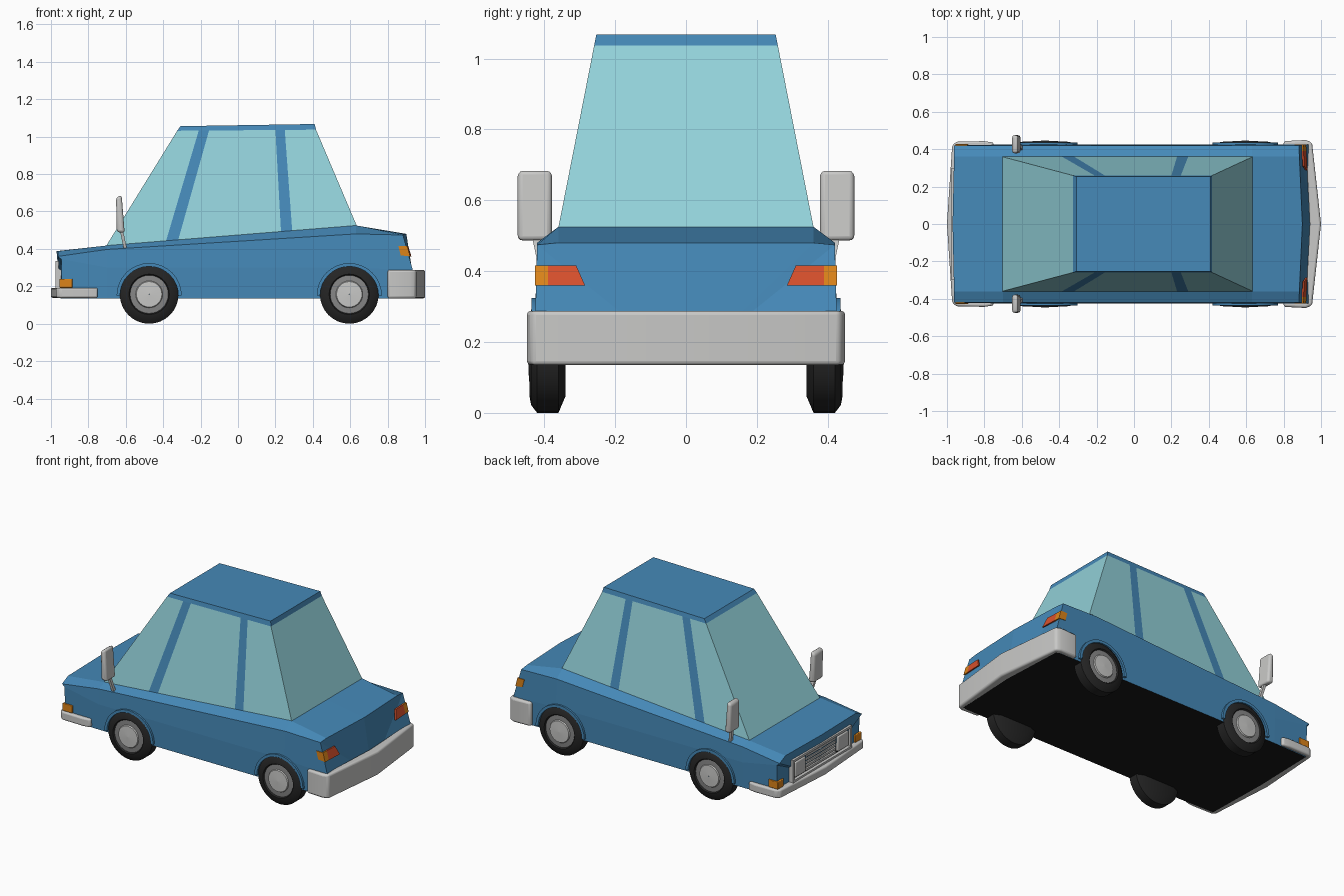
import bpy, bmesh, math
from mathutils import Vector

if "Cube" in bpy.data.objects:
    bpy.data.objects.remove(bpy.data.objects["Cube"])

def mat(name, r, g, b):
    m = bpy.data.materials.new(name)
    m.diffuse_color = (r, g, b, 1)
    m.use_nodes = True
    m.node_tree.nodes["Principled BSDF"].inputs["Base Color"].default_value = m.diffuse_color
    return m

BLUE = mat("blue_paint", .06, .25, .48)
GLASS = mat("window_glass", .29, .64, .70)
SILVER = mat("silver_trim", .58, .58, .57)
RIM = mat("rim_grey", .24, .24, .24)
TYRE = mat("tyre_black", .018, .018, .018)
UNDER = mat("underside_black", .009, .009, .009)
RED = mat("tail_red", .68, .08, .025)
ORANGE = mat("indicator_orange", .72, .23, .01)

def make(name, verts, faces, mats, idx=None, bevel=0, smooth=True):
    me = bpy.data.meshes.new(name)
    me.from_pydata([tuple(v) for v in verts], [], faces)
    for m in mats:
        me.materials.append(m)
    if idx:
        for p, i in zip(me.polygons, idx):
            p.material_index = i
    bm = bmesh.new()
    bm.from_mesh(me)
    bmesh.ops.recalc_face_normals(bm, faces=bm.faces)
    bm.to_mesh(me)
    bm.free()
    ob = bpy.data.objects.new(name, me)
    bpy.context.collection.objects.link(ob)
    if bevel:
        b = ob.modifiers.new("bevel", 'BEVEL')
        b.width, b.segments, b.limit_method = bevel, 3, 'ANGLE'
    if smooth:
        bpy.ops.object.select_all(action='DESELECT')
        ob.select_set(True)
        bpy.context.view_layer.objects.active = ob
        bpy.ops.object.shade_smooth_by_angle(angle=math.radians(35))
    return ob

def prism(name, pts, offset, m, bevel=0):
    """Polygon of 3D points extruded by an offset."""
    n, o = len(pts), Vector(offset)
    v = [Vector(p) for p in pts]
    v += [p + o for p in v]
    f = [list(range(n)), list(range(n, 2 * n))]
    f += [[i, (i + 1) % n, n + (i + 1) % n, n + i] for i in range(n)]
    return make(name, v, f, [m], bevel=bevel)

def box(name, a, b, m, bevel=0):
    (x0, y0, z0), (x1, y1, z1) = a, b
    return prism(name, [(x0, y0, z0), (x1, y0, z0), (x1, y1, z0), (x0, y1, z0)],
                 (0, 0, z1 - z0), m, bevel)

def rear_x(y, z):
    return .90 + (.48 - z) * .28 - .02 * abs(y) / .42

# Lower body: loft of half sections mirrored, (x, y, z) from bottom to centre top
sections = [
    [(-.94, .415, .135), (-.945, .42, .345), (-.962, .42, .36), (-.962, .36, .388), (-.97, 0, .388)],
    [(-.70, .42, .135), (-.70, .425, .30), (-.70, .42, .397), (-.70, .36, .418), (-.70, 0, .418)],
    [(.63, .42, .135), (.63, .425, .30), (.63, .42, .48), (.63, .36, .525), (.63, 0, .525)],
    [(.935, .42, .135), (.935, .425, .285), (.882, .42, .474), (.884, .36, .48), (.90, 0, .48)]]
verts, faces = [], []
for s in sections:
    verts += s + [(x, -y, z) for x, y, z in reversed(s[:-1])]
N = 9
for k in range(3):
    faces += [[k * N + i, k * N + (i + 1) % N, (k + 1) * N + (i + 1) % N, (k + 1) * N + i] for i in range(N)]
mats_i = [1 if i == N - 1 else 0 for k in range(3) for i in range(N)]
for base in (0, 3 * N):
    c = len(verts)
    verts.append((-.95 if base == 0 else .955, 0, .135))     # lower centre keeps the slight V plan
    faces += [[base + i, base + i + 1, c] for i in range(N - 1)]
    faces.append([base + N - 1, base, c])
    mats_i += [0] * (N - 1) + [1]
make("lower_body", verts, faces, [BLUE, UNDER], mats_i, smooth=False)

# Cabin: three rings, pillars and roof band chosen by segment
def belt(x):
    return .416 + (x + .70) * .0805
low = [-.705, -.385, -.32, .23, .29, .635]
band = [-.325, -.21, -.155, .20, .25, .417]
top = [-.308, -.205, -.15, .20, .248, .41]
def ring(xs, y, zf):
    return [(x, y, zf(x)) for x in xs] + [(x, -y, zf(x)) for x in reversed(xs)]
verts = (ring(low, .36, belt) + ring(band, .259, lambda x: 1.034 + .008 * x)
         + ring(top, .253, lambda x: 1.061 + .016 * x))
faces, idx = [], []
for k in range(2):
    for i in range(12):
        j = (i + 1) % 12
        faces.append([k * 12 + i, k * 12 + j, k * 12 + 12 + j, k * 12 + 12 + i])
        idx.append(0 if k == 1 or i in (1, 3, 7, 9) else 1)
faces.append(list(range(24, 36)))
idx.append(0)
make("cabin", verts, faces, [BLUE, GLASS], idx, smooth=False)

# Bumpers: U-shaped plan with a slight V across the car
def bumper(name, half, z0, z1, bevel):
    n = len(half)
    sec = half + [(a[0], -a[1], a[2], -a[3]) for a in reversed(half[:-1])]
    v, f = [], []
    for ox, oy, ix, iy in sec:
        v += [(ox, oy, z0), (ox, oy, z1), (ix, iy, z1), (ix, iy, z0)]
    for k in range(len(sec) - 1):
        f += [[4 * k + i, 4 * k + (i + 1) % 4, 4 * k + 4 + (i + 1) % 4, 4 * k + 4 + i] for i in range(4)]
    f += [[0, 1, 2, 3], [len(v) - 4 + i for i in range(4)]]
    make(name, v, f, [SILVER], bevel=bevel)
bumper("rear_bumper", [(.80, .443, .80, .41), (.92, .449, .90, .41), (.952, .435, .92, .40), (1.0, 0, .94, 0)],
       .135, .288, .012)
bumper("front_bumper", [(-.75, .435, -.75, .41), (-.80, .443, -.80, .41), (-.95, .44, -.93, .41),
                        (-.972, .42, -.93, .40), (-1.0, 0, -.93, 0)], .138, .192, .01)

# Grille with frame, bars and headlamps
box("grille_back", (-.955, -.29, .19), (-.93, .29, .335), TYRE)
for z in (.19, .322):
    box("grille_frame_rail", (-.975, -.30, z), (-.94, .30, z + .014), SILVER)
for i in range(5):
    z = .213 + i * .022
    box("grille_bar", (-.967, -.15, z), (-.95, .15, z + .013), SILVER)
for s in (1, -1):
    box("grille_frame_side", (-.975, s * .286, .19), (-.94, s * .30, .336), SILVER)
    box("headlamp", (-.972, s * .165, .215), (-.945, s * .27, .312), SILVER, .006)
    box("front_indicator", (-.955, s * .365, .192), (-.885, s * .427, .24), ORANGE, .004)

    # Tail lamps lie on the sloping rear panel and wrap to the side
    def lamp(name, pts, m):
        prism(name, [(rear_x(y, z) - .002, s * y, z) for y, z in pts], (.009, 0, 0), m)
    lamp("tail_lamp", [(.285, .36), (.39, .36), (.39, .416), (.31, .416)], RED)
    lamp("rear_indicator", [(.39, .36), (.424, .36), (.424, .416), (.39, .416)], ORANGE)
    prism("rear_side_indicator", [(.87, s * .418, .365), (.92, s * .418, .36), (.905, s * .418, .416),
                                  (.857, s * .418, .416)], (0, s * .008, 0), ORANGE)

    # Door mirrors
    prism("mirror", [(-.606, s * .378, .485), (-.648, s * .378, .49), (-.652, s * .378, .675),
                     (-.622, s * .378, .687)], (0, s * .097, 0), SILVER, .014)
    prism("mirror_stalk", [(-.595, s * .395, .405), (-.612, s * .395, .405), (-.632, s * .415, .50),
                           (-.615, s * .415, .50)], (0, s * .02, 0), SILVER)

# Wheels: turned profile (radius, y), colour per band
profile = [(.001, .34), (.11, .34), (.157, .36), (.157, .42), (.135, .437), (.108, .442),
           (.102, .434), (.072, .436), (.068, .443), (.001, .446)]
band_mat = [0, 0, 0, 0, 0, 0, 1, 2, 2]
SEG = 32
for x, end in ((-.475, "front"), (.595, "rear")):
    for s in (1, -1):
        v, f, idx = [], [], []
        for r, y in profile:
            for k in range(SEG):
                a = 2 * math.pi * k / SEG
                v.append((x + r * math.cos(a), s * y, .157 + r * math.sin(a)))
        for b in range(len(profile) - 1):
            for k in range(SEG):
                q = (k + 1) % SEG
                f.append([b * SEG + k, b * SEG + q, (b + 1) * SEG + q, (b + 1) * SEG + k])
                idx.append(band_mat[b])
        make(end + "_wheel", v, f, [TYRE, RIM, SILVER], idx)
        # Wheel arch lip
        arc = [math.pi * k / 16 for k in range(17)]
        pts = [(x + .174 * math.cos(a), s * .41, .15 + .174 * math.sin(a)) for a in arc]
        pts += [(x + .156 * math.cos(a), s * .41, .15 + .156 * math.sin(a)) for a in reversed(arc)]
        prism(end + "_wheel_arch", pts, (0, s * .026, 0), BLUE)
